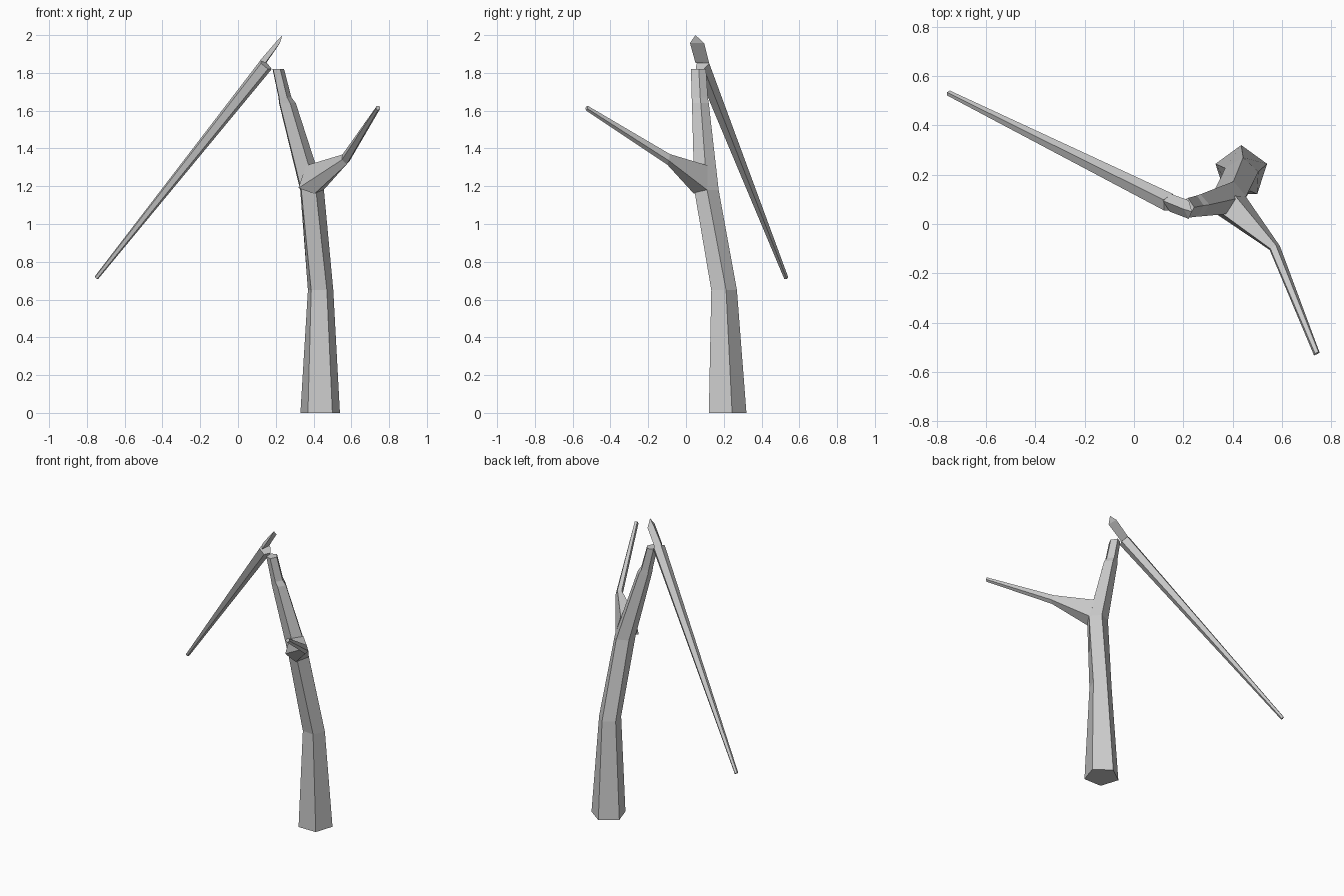
import bpy, bmesh
from math import sin, cos, radians
from mathutils import Vector

if "Cube" in bpy.data.objects:
    bpy.data.objects.remove(bpy.data.objects["Cube"])

GREY = (0.6, 0.6, 0.6, 1)
bark = bpy.data.materials.new("grey_bark")
bark.use_nodes = True
bark.diffuse_color = GREY
bark.node_tree.nodes["Principled BSDF"].inputs["Base Color"].default_value = GREY


def level_ring(x, y, z, rx, ry, twist):
    """Horizontal pentagon with its first corner to the back."""
    angles = [radians(90 + twist + 72 * i) for i in range(5)]
    return [(x + rx * cos(a), y + ry * sin(a), z) for a in angles]


def cross_ring(centre, axis, r):
    """Pentagon across an axis with its first corner on top."""
    d = Vector(axis).normalized()
    up = (Vector((0, 0, 1)) - d * d.z).normalized()
    side = d.cross(up)
    angles = [radians(72 * i) for i in range(5)]
    return [Vector(centre) + r * (cos(a) * up + sin(a) * side) for a in angles]


def loft(name, rings, apex=None):
    """Skin matching rings, closing the end with a cap or a point."""
    bm = bmesh.new()
    rows = [[bm.verts.new(p) for p in ring] for ring in rings]
    n = len(rows[0])
    for low, high in zip(rows, rows[1:]):
        for i in range(n):
            j = (i + 1) % n
            bm.faces.new((low[i], low[j], high[j], high[i]))
    bm.faces.new(rows[0])
    if apex:
        tip = bm.verts.new(apex)
        for i in range(n):
            bm.faces.new((rows[-1][i], rows[-1][(i + 1) % n], tip))
    else:
        bm.faces.new(rows[-1])
    bmesh.ops.recalc_face_normals(bm, faces=bm.faces)
    mesh = bpy.data.meshes.new(name)
    bm.to_mesh(mesh)
    bm.free()
    mesh.materials.append(bark)
    obj = bpy.data.objects.new(name, mesh)
    bpy.context.collection.objects.link(obj)


# Leaning trunk with a broken step below the top
loft("trunk", [
    level_ring(0.435, 0.21, 0, 0.11, 0.11, 0),
    level_ring(0.435, 0.197, 0.65, 0.071, 0.073, -6),
    level_ring(0.387, 0.107, 1.18, 0.068, 0.068, -14),
    level_ring(0.258, 0.075, 1.64, 0.048, 0.047, -14),
    level_ring(0.246, 0.072, 1.67, 0.037, 0.045, -14),
    level_ring(0.211, 0.065, 1.82, 0.033, 0.042, -14),
])

# Side branch with a wide root and a bend
fork_dir = (0.18, -0.43, 0.26)
loft("side_branch", [
    [(0.32, 0.05, 1.19), (0.405, 0.042, 1.16), (0.453, 0.112, 1.18),
     (0.41, 0.115, 1.31), (0.36, 0.04, 1.31)],
    [(0.55, -0.105, 1.34), (0.575, -0.1, 1.315), (0.592, -0.09, 1.335),
     (0.575, -0.085, 1.37), (0.553, -0.1, 1.368)],
    [Vector((0.742, -0.525, 1.613)) + Vector(p) for p in (
        (-0.012, -0.008, 0), (-0.002, -0.004, -0.012), (0.011, 0.003, -0.002),
        (0.006, 0.006, 0.012), (-0.008, 0, 0.011))],
])

# Snapped branch hanging from the trunk top
hang_dir = (-0.9, 0.445, -1.13)
loft("hanging_branch", [
    cross_ring((0.147, 0.085, 1.842), hang_dir, 0.04),
    cross_ring((-0.75, 0.53, 0.715), hang_dir, 0.012),
])

# Splinter rising above the break
loft("splinter", [
    [(0.116, 0.095, 1.865), (0.145, 0.05, 1.853), (0.15, 0.122, 1.853)],
    [(0.202, 0.06, 1.965), (0.222, 0.021, 1.958), (0.222, 0.096, 1.957)],
], apex=(0.235, 0.05, 2.0))
